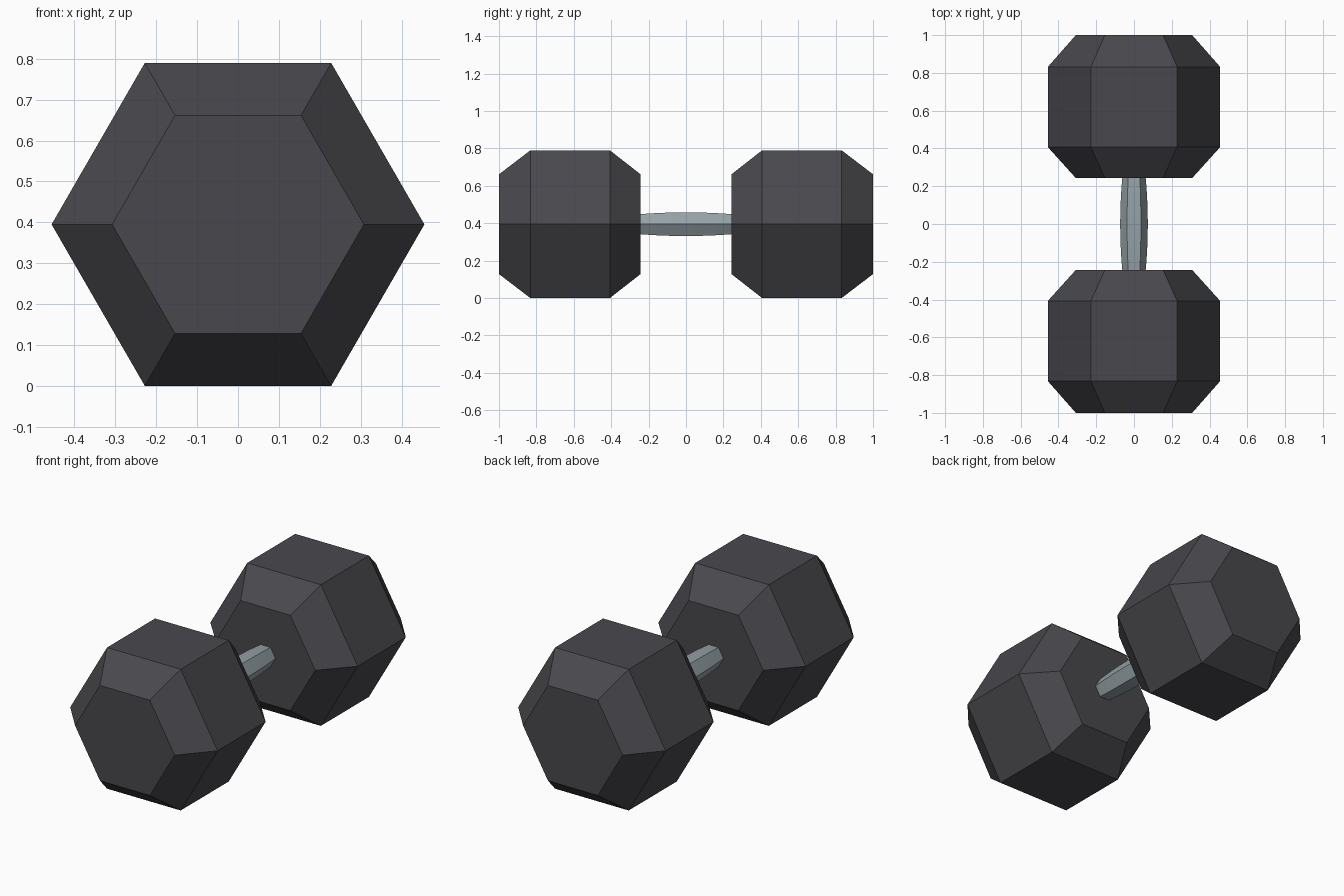
import bpy, bmesh, math

if "Cube" in bpy.data.objects:
    bpy.data.objects.remove(bpy.data.objects["Cube"])

CENTRE_Z = 0.395
SIDES = 6


def material(name, rgb):
    m = bpy.data.materials.new(name)
    m.diffuse_color = (*rgb, 1.0)
    m.use_nodes = True
    m.node_tree.nodes["Principled BSDF"].inputs["Base Color"].default_value = m.diffuse_color
    return m


def hex_loft(name, profile, mat):
    """Closed six-sided loft along y from (y, radius) pairs."""
    bm = bmesh.new()
    rings = []
    for y, r in profile:
        rings.append([bm.verts.new((r * math.cos(math.tau * i / SIDES), y,
                                    CENTRE_Z + r * math.sin(math.tau * i / SIDES)))
                      for i in range(SIDES)])
    for a, b in zip(rings, rings[1:]):
        for i in range(SIDES):
            j = (i + 1) % SIDES
            bm.faces.new((a[i], a[j], b[j], b[i]))
    bm.faces.new(rings[0])
    bm.faces.new(rings[-1])
    bmesh.ops.recalc_face_normals(bm, faces=bm.faces)
    mesh = bpy.data.meshes.new(name)
    bm.to_mesh(mesh)
    bm.free()
    mesh.materials.append(mat)
    obj = bpy.data.objects.new(name, mesh)
    bpy.context.collection.objects.link(obj)
    return obj


rubber = material("dark_rubber", (0.066, 0.064, 0.073))
steel = material("grey_steel", (0.30, 0.36, 0.385))

# Bevelled hexagonal weights at each end
weight = [(0.243, 0.308), (0.407, 0.456), (0.832, 0.456), (1.0, 0.308)]
for name, side in (("front_weight", -1), ("back_weight", 1)):
    hex_loft(name, [(side * y, r) for y, r in weight], rubber)

# Hexagonal grip, swelling gently in the middle
grip = []
for k in range(13):
    y = -0.246 + 0.492 * k / 12
    grip.append((y, 0.073 - 0.011 * (y / 0.243) ** 2))
hex_loft("handle", grip, steel)
